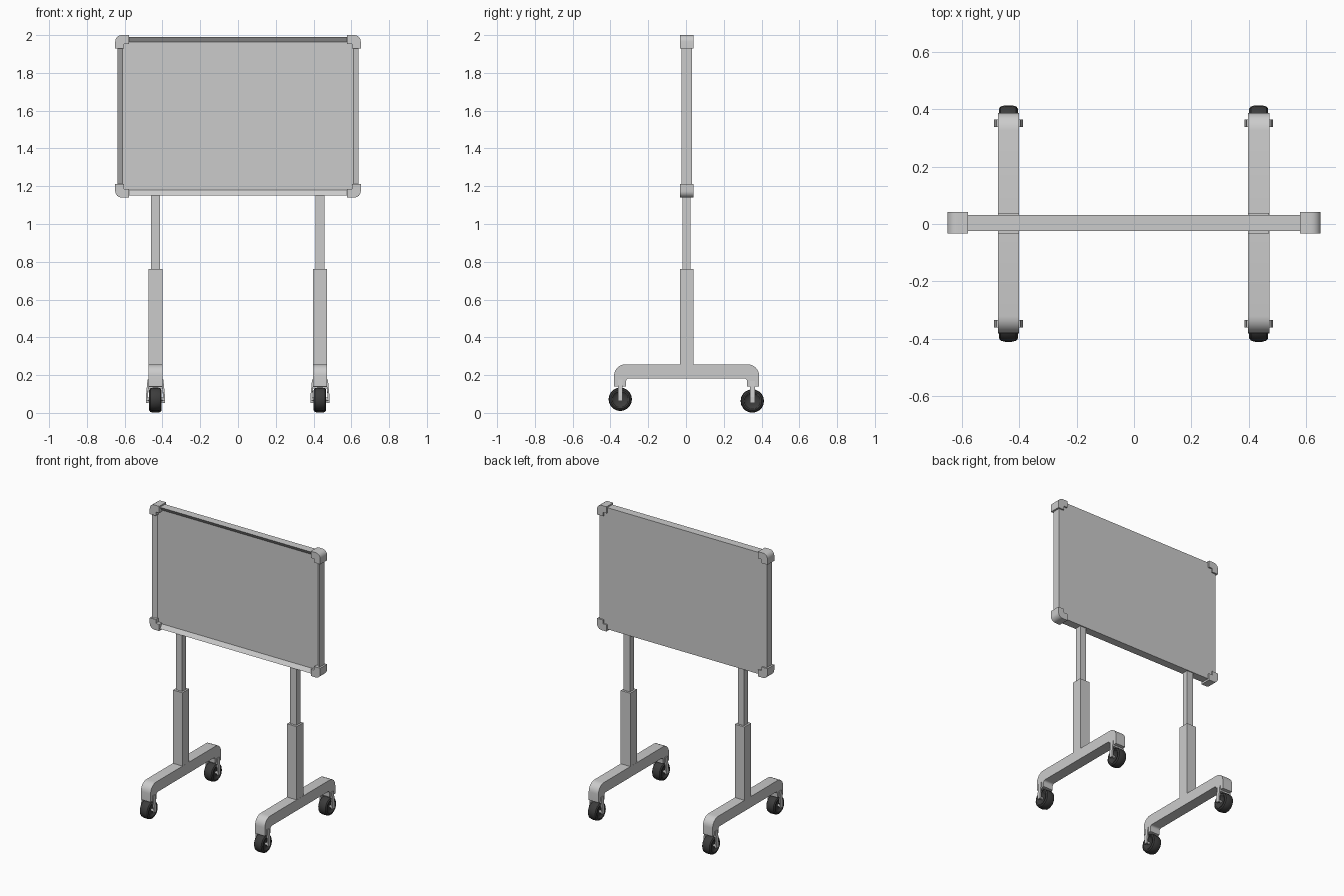
import bpy, bmesh, math
from mathutils import Vector

if "Cube" in bpy.data.objects:
    bpy.data.objects.remove(bpy.data.objects["Cube"])

rubber = bpy.data.materials.new("dark_rubber")
rubber.diffuse_color = (0.045, 0.045, 0.045, 1)
rubber.use_nodes = True
rubber.node_tree.nodes["Principled BSDF"].inputs["Base Color"].default_value = rubber.diffuse_color


def finish(name, bm, mat=None, smooth=False):
    bmesh.ops.recalc_face_normals(bm, faces=bm.faces)
    me = bpy.data.meshes.new(name)
    bm.to_mesh(me)
    bm.free()
    ob = bpy.data.objects.new(name, me)
    bpy.context.collection.objects.link(ob)
    if mat:
        me.materials.append(mat)
    if smooth:
        bpy.ops.object.select_all(action='DESELECT')
        ob.select_set(True)
        bpy.context.view_layer.objects.active = ob
        bpy.ops.object.shade_smooth_by_angle(angle=math.radians(35))
    return ob


def box(name, x0, x1, y0, y1, z0, z1):
    bm = bmesh.new()
    bmesh.ops.create_cube(bm, size=1)
    for v in bm.verts:
        v.co = Vector((x1 if v.co.x > 0 else x0, y1 if v.co.y > 0 else y0, z1 if v.co.z > 0 else z0))
    return finish(name, bm)


def extrude(name, points, offset, smooth=False):
    bm = bmesh.new()
    face = bm.faces.new([bm.verts.new(p) for p in points])
    new = bmesh.ops.extrude_face_region(bm, geom=[face], use_keep_orig=True)["geom"]
    for v in new:
        if isinstance(v, bmesh.types.BMVert):
            v.co += Vector(offset)
    return finish(name, bm, smooth=smooth)


def arc(cx, cy, r, a0, a1, n=6):
    return [(cx + r * math.cos(math.radians(a0 + (a1 - a0) * i / n)),
             cy + r * math.sin(math.radians(a0 + (a1 - a0) * i / n))) for i in range(n + 1)]


# Board: solid slab with a recessed front writing surface
bm = bmesh.new()
bmesh.ops.create_cube(bm, size=1)
for v in bm.verts:
    v.co = Vector((v.co.x * 1.276, 0.0035 + v.co.y * 0.055, 1.571 + v.co.z * 0.838))
bm.faces.ensure_lookup_table()
front = min(bm.faces, key=lambda f: f.calc_center_median().y)
bmesh.ops.inset_region(bm, faces=[front], thickness=0.038)
for v in front.verts:
    v.co.y += 0.02
finish("framed_board", bm)

# L-shaped corner caps with a rounded outer corner
for sx in (-1, 1):
    for sz in (-1, 1):
        L, t, r = 0.072, 0.046, 0.034
        prof = [(-L, 0)] + arc(-r, -r, r, 90, 0) + [(0, -L), (-t, -L), (-t, -t), (-L, -t)]
        pts = [(sx * (0.65 + u), -0.033, 1.57 + sz * (0.43 + w)) for u, w in prof]
        extrude("corner_cap", pts, (0, 0.074, 0), True)


def wheel(x, y, z):
    # Tyre profile (offset along axle, radius) spun around the axle
    prof = [(-0.022, 0), (-0.022, 0.02), (-0.026, 0.036), (-0.032, 0.042), (-0.033, 0.050),
            (-0.027, 0.058), (-0.012, 0.062)]
    prof += [(-a, r) for a, r in reversed(prof)]
    bm = bmesh.new()
    vs = [bm.verts.new((a, 0, r)) for a, r in prof]
    es = [bm.edges.new(p) for p in zip(vs, vs[1:])]
    bmesh.ops.spin(bm, geom=vs + es, cent=(0, 0, 0), axis=(1, 0, 0),
                   angle=math.tau, steps=20, use_merge=True)
    bmesh.ops.remove_doubles(bm, verts=bm.verts, dist=1e-5)
    bmesh.ops.translate(bm, verts=bm.verts, vec=(x, y, z))
    finish("caster_wheel", bm, rubber, True)


def axle(x, y, z):
    pts = [(x - 0.047, y + p, z + q) for p, q in arc(0, 0, 0.009, 0, 330, 11)]
    extrude("caster_axle", pts, (0.094, 0, 0), True)


for cx in (-0.437, 0.434):
    # Arched foot with turned-down ends
    half, top, low, end, r, ri = 0.384, 0.257, 0.183, 0.14, 0.06, 0.015
    inner = half - 0.064
    right = arc(half - r, top - r, r, 90, 0) + [(half, end), (inner, end)]
    right += arc(inner - ri, low - ri, ri, 0, 90, 4)
    prof = right + [(-y, z) for y, z in reversed(right)]
    extrude("foot", [(cx - 0.037, y + 0.003, z) for y, z in prof], (0.074, 0, 0), True)

    # Telescopic column
    box("lower_column", cx - 0.0365, cx + 0.0365, -0.033, 0.039, 0.2, 0.762)
    box("upper_post", cx - 0.024, cx + 0.024, -0.018, 0.024, 0.74, 1.16)

    # Casters
    for y, z in ((-0.348, 0.072), (0.351, 0.063)):
        wheel(cx, y, z)
        axle(cx, y, z)
        box("caster_bridge", cx - 0.042, cx + 0.042, y - 0.013, y + 0.013, z + 0.066, z + 0.078)
        for s in (-1, 1):
            prof = [(0.034, z + 0.105), (0.042, z + 0.105), (0.050, z + 0.02), (0.050, z - 0.01),
                    (0.040, z - 0.01), (0.040, z + 0.02)]
            extrude("caster_fork", [(cx + s * u, y - 0.013, w) for u, w in prof], (0, 0.026, 0))
